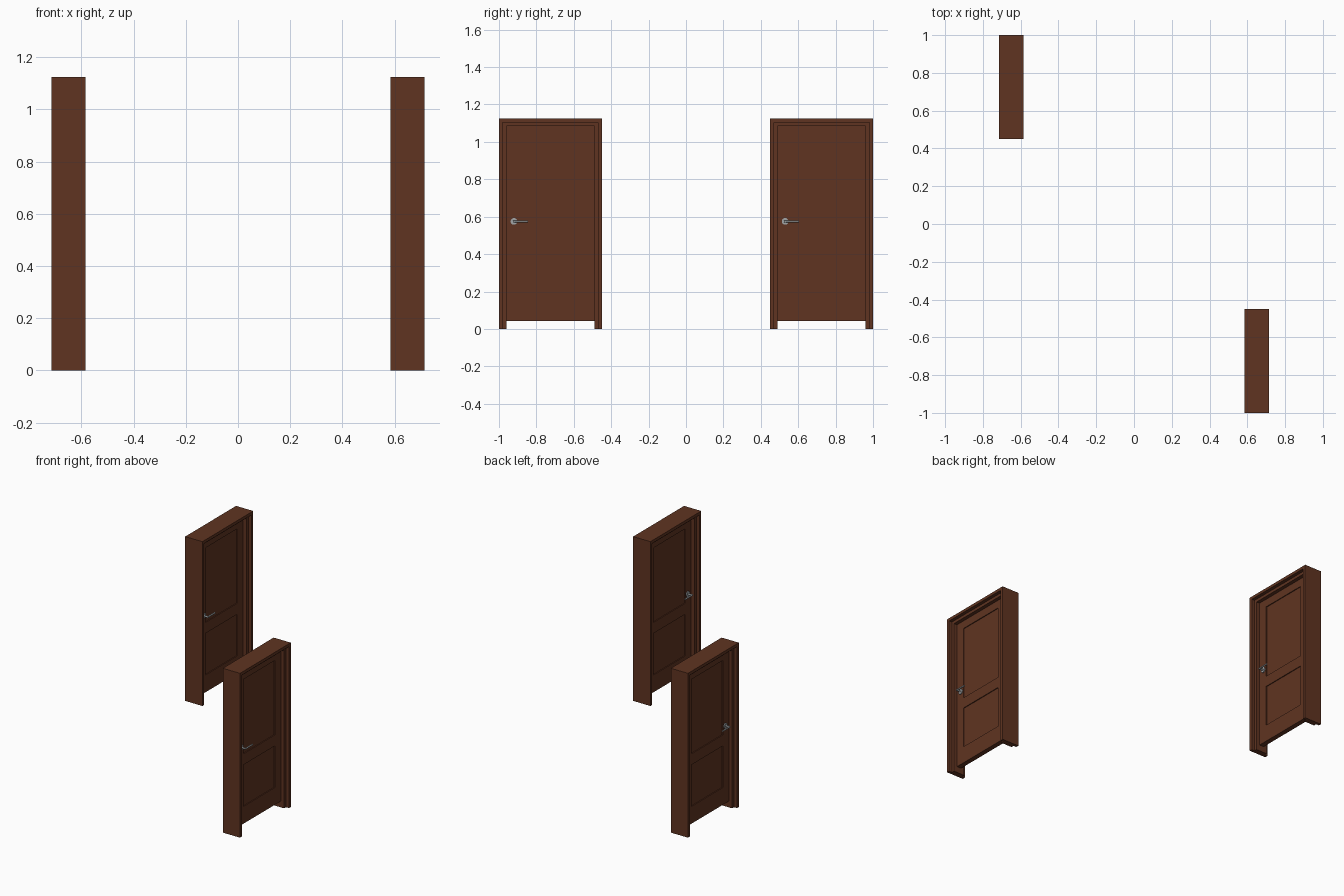
import bpy, bmesh, math
from mathutils import Matrix

if "Cube" in bpy.data.objects:
    bpy.data.objects.remove(bpy.data.objects["Cube"])


def material(name, rgb):
    m = bpy.data.materials.new(name)
    m.diffuse_color = (*rgb, 1)
    m.use_nodes = True
    m.node_tree.nodes["Principled BSDF"].inputs["Base Color"].default_value = m.diffuse_color
    return m


WOOD = material("dark_brown_wood", (0.115, 0.034, 0.015))
METAL = material("brushed_metal", (0.36, 0.38, 0.39))

W, H, D = 0.55, 1.125, 0.13      # frame width, height, depth
LIP, STOP_D = 0.02, 0.084        # jamb thickness, depth of the inner stop
LEAF_T = 0.034                   # door leaf thickness


def finish(bm, name, mat, place):
    bmesh.ops.recalc_face_normals(bm, faces=bm.faces)
    me = bpy.data.meshes.new(name)
    bm.to_mesh(me)
    bm.free()
    me.materials.append(mat)
    ob = bpy.data.objects.new(name, me)
    ob.location = place
    bpy.context.collection.objects.link(ob)
    return ob


def arch(name, outer_w, top, t, depth, place):
    """Upside-down U of thickness t, extruded along x."""
    a, b = outer_w / 2, outer_w / 2 - t
    pts = [(-a, 0), (-a, top), (a, top), (a, 0), (b, 0), (b, top - t), (-b, top - t), (-b, 0)]
    bm = bmesh.new()
    f = bm.faces.new([bm.verts.new((-depth / 2, y, z)) for y, z in pts])
    ext = bmesh.ops.extrude_face_region(bm, geom=[f])
    bmesh.ops.translate(bm, vec=(depth, 0, 0),
                        verts=[v for v in ext["geom"] if isinstance(v, bmesh.types.BMVert)])
    finish(bm, name, WOOD, place)


def box(bm, x0, x1, y0, y1, z0, z1):
    m = Matrix.Translation(((x0 + x1) / 2, (y0 + y1) / 2, (z0 + z1) / 2)) @ \
        Matrix.Diagonal((x1 - x0, y1 - y0, z1 - z0, 1))
    bmesh.ops.create_cube(bm, size=1, matrix=m)


def rod(bm, r, length, matrix, sides=24):
    bmesh.ops.create_cone(bm, cap_ends=True, segments=sides, radius1=r, radius2=r,
                          depth=length, matrix=matrix)


def leaf(place):
    """Door leaf: thin core with stiles and rails leaving two sunk panels."""
    bm = bmesh.new()
    a, t, s = W / 2 - 2 * LIP, LEAF_T / 2, 0.065
    z0, z1 = 0.042, H - 2 * LIP
    box(bm, -t + 0.006, t - 0.006, -a + s, a - s, z0 + 0.01, z1 - 0.01)
    for y in (-a, a - s):
        box(bm, -t, t, y, y + s, z0, z1)
    for lo, hi in ((z0, 0.16), (0.445, 0.52), (1.03, z1)):
        box(bm, -t, t, -a + s, a - s, lo, hi)
    finish(bm, "door_leaf", WOOD, place)


def handle(side, place):
    """Round rose, neck and lever on one face of the leaf."""
    y, z, t = -0.195, 0.575, LEAF_T / 2
    across = Matrix.Rotation(math.pi / 2, 4, 'Y')
    along = Matrix.Rotation(math.pi / 2, 4, 'X')
    bm = bmesh.new()
    rod(bm, 0.018, 0.008, Matrix.Translation((side * (t + 0.003), y, z)) @ across)
    rod(bm, 0.006, 0.036, Matrix.Translation((side * (t + 0.018), y, z)) @ across, 16)
    rod(bm, 0.005, 0.08, Matrix.Translation((side * (t + 0.034), y + 0.035, z)) @ along, 16)
    ob = finish(bm, "lever_handle", METAL, place)
    bpy.ops.object.select_all(action='DESELECT')
    ob.select_set(True)
    bpy.context.view_layer.objects.active = ob
    bpy.ops.object.shade_smooth_by_angle(angle=math.radians(40))


# two identical doors on opposite corners
for place in ((-0.65, 0.725, 0), (0.65, -0.725, 0)):
    arch("door_frame", W, H, LIP, D, place)
    arch("door_stop", W - 2 * LIP, H - LIP, LIP, STOP_D, place)
    leaf(place)
    for side in (-1, 1):
        handle(side, place)
